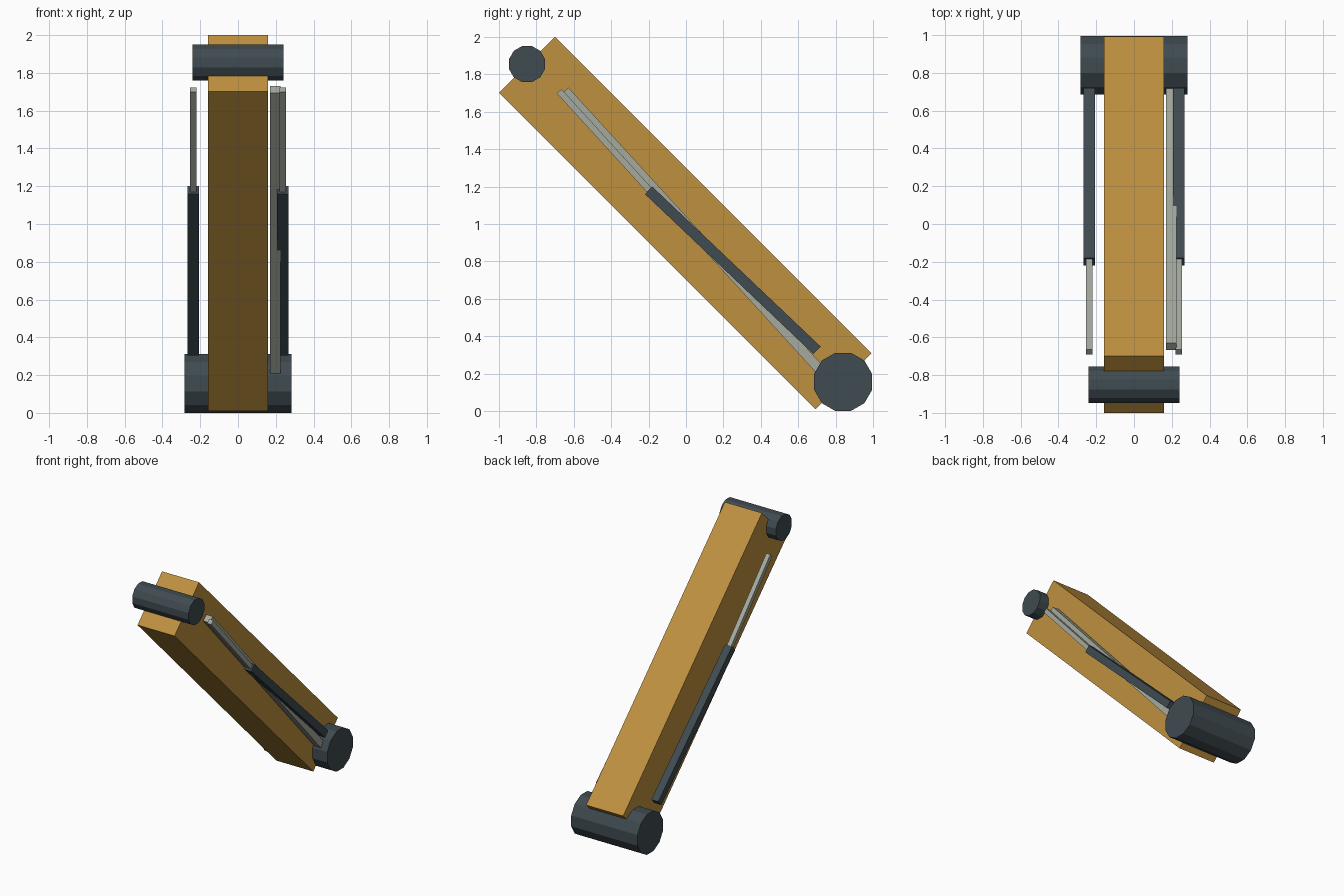
import bpy, bmesh, math
from mathutils import Matrix, Vector

cube = bpy.data.objects.get("Cube")
if cube:
    bpy.data.objects.remove(cube, do_unlink=True)


def material(name, rgb):
    mat = bpy.data.materials.new(name)
    mat.use_nodes = True
    mat.diffuse_color = (*rgb, 1)
    mat.node_tree.nodes["Principled BSDF"].inputs["Base Color"].default_value = (*rgb, 1)
    return mat


ochre = material("ochre paint", (0.52, 0.28, 0.05))
slate = material("dark slate", (0.05, 0.07, 0.08))
steel = material("pale steel", (0.38, 0.40, 0.34))


def finish(name, bm, mat, location):
    mesh = bpy.data.meshes.new(name)
    bm.to_mesh(mesh)
    bm.free()
    mesh.materials.append(mat)
    obj = bpy.data.objects.new(name, mesh)
    obj.location = location
    bpy.context.collection.objects.link(obj)
    return obj


def bar(name, x, width, thickness, start, end, mat):
    """Rectangular bar between two (y, z) points."""
    a, b = Vector((x, *start)), Vector((x, *end))
    d = b - a
    bm = bmesh.new()
    bmesh.ops.create_cube(bm, size=1, matrix=Matrix.Diagonal((width, thickness, d.length, 1)))
    obj = finish(name, bm, mat, (a + b) / 2)
    obj.rotation_euler.x = math.atan2(-d.y, d.z)


def pin(name, y, z, radius, width):
    """Twelve-sided pivot drum across the arm."""
    bm = bmesh.new()
    turn = Matrix.Rotation(math.radians(15), 4, 'X') @ Matrix.Rotation(math.radians(90), 4, 'Y')
    bmesh.ops.create_cone(bm, cap_ends=True, segments=12, radius1=radius,
                          radius2=radius, depth=width, matrix=turn)
    finish(name, bm, slate, (0, y, z))


# Sloping arm and its two pivots
bar("arm_beam", 0, 0.316, 0.424, (-0.85, 1.852), (0.842, 0.16), ochre)
pin("upper_pivot", -0.85, 1.855, 0.1, 0.48)
pin("lower_pivot", 0.84, 0.156, 0.161, 0.566)

# Hydraulic rams on both sides
for side, sign in (("left", 1), ("right", -1)):
    x = sign * 0.237
    bar(side + "_ram_barrel", x, 0.06, 0.056, (-0.2, 1.18), (0.7, 0.325), slate)
    bar(side + "_ram_rod", x, 0.035, 0.034, (-0.678, 1.71), (-0.14, 1.12), steel)

# Single hose pipe on the left flank
bar("side_pipe", 0.197, 0.055, 0.052, (-0.648, 1.712), (0.79, 0.14), steel)
